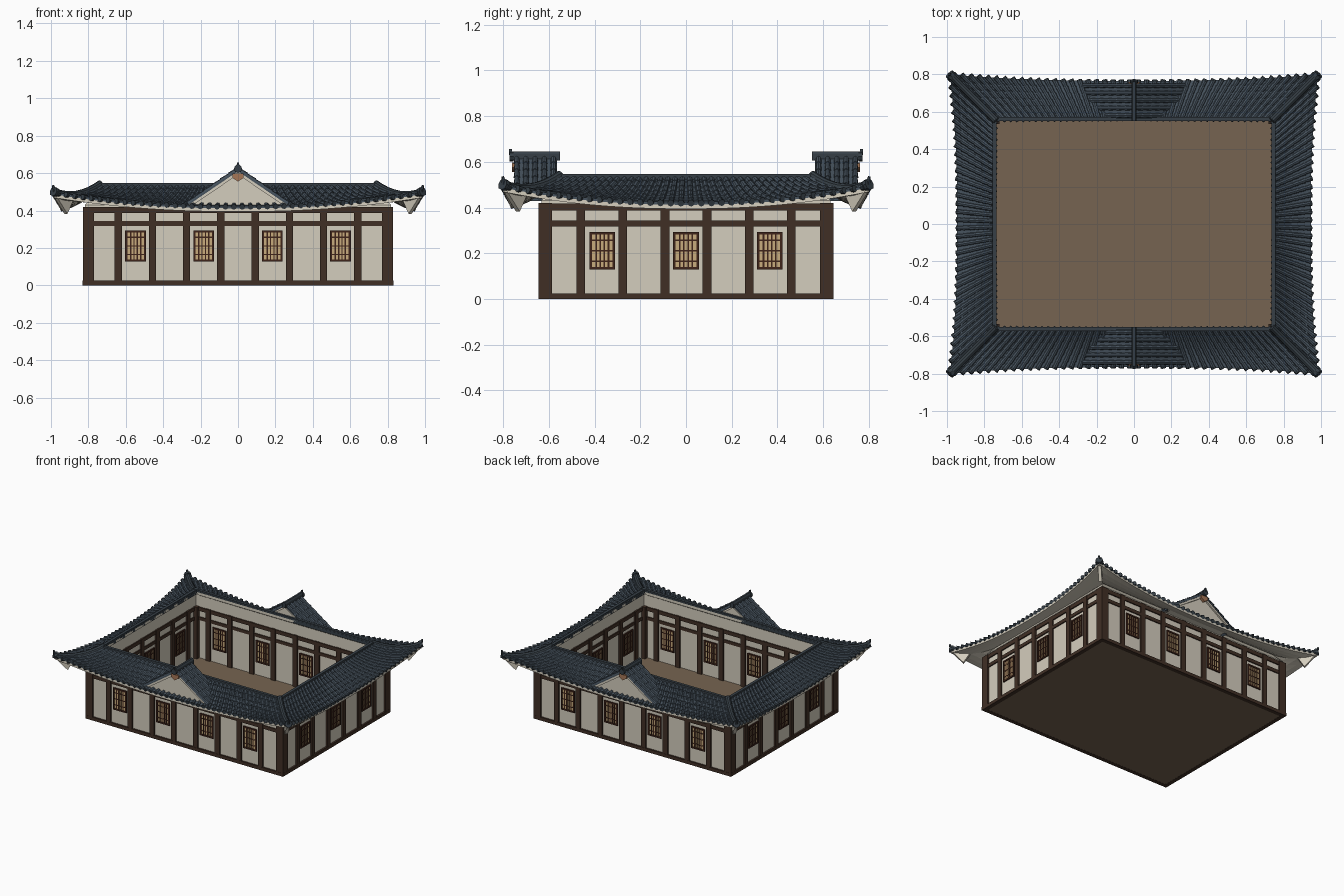
import bpy, bmesh, math
from mathutils import Vector

if "Cube" in bpy.data.objects:
    bpy.data.objects.remove(bpy.data.objects["Cube"])

def mat(name, r, g, b):
    m = bpy.data.materials.new(name)
    lin = [((c / 255 + 0.055) / 1.055) ** 2.4 for c in (r, g, b)]
    m.diffuse_color = (*lin, 1)
    m.use_nodes = True
    m.node_tree.nodes["Principled BSDF"].inputs["Base Color"].default_value = m.diffuse_color
    return m

TILE = mat("slate tile", 70, 82, 93)
RIDGE = mat("dark slate", 54, 63, 70)
PLASTER = mat("plaster", 212, 205, 189)
WOOD = mat("dark wood", 64, 47, 37)
LATTICE = mat("red brown lattice", 62, 36, 26)
PANE = mat("paper pane", 200, 172, 125)
FLOOR = mat("earth floor", 118, 100, 81)
CLAY = mat("terracotta", 165, 118, 86)

def finish(bm, name, *mats):
    bmesh.ops.recalc_face_normals(bm, faces=bm.faces)
    me = bpy.data.meshes.new(name)
    bm.to_mesh(me)
    bm.free()
    for m in mats:
        me.materials.append(m)
    ob = bpy.data.objects.new(name, me)
    bpy.context.collection.objects.link(ob)
    return ob

HX, HY = 0.83, 0.645          # outer wall half sizes
T = 0.095                     # wall thickness

def side_pt(k, a, d, z):      # side k, along a, distance d from centre
    x, y = [(a, -d), (d, a), (-a, d), (-d, -a)][k]
    return Vector((x, y, z))

def box(bm, k, a0, a1, d0, d1, z0, z1):
    v = [bm.verts.new(side_pt(k, a, d, z)) for z in (z0, z1)
         for a, d in ((a0, d0), (a1, d0), (a1, d1), (a0, d1))]
    for f in ((3, 2, 1, 0), (4, 5, 6, 7), (0, 1, 5, 4), (1, 2, 6, 5), (2, 3, 7, 6), (3, 0, 4, 7)):
        bm.faces.new([v[i] for i in f])

def ring(bm, prof):           # sweep an (inset, z) profile round the plan
    cols = [[bm.verts.new((sx * (HX - o), sy * (HY - o), z)) for o, z in prof]
            for sx, sy in ((-1, -1), (1, -1), (1, 1), (-1, 1))]
    n = len(prof)
    for c in range(4):
        A, B = cols[c], cols[(c + 1) % 4]
        for i in range(n):
            j = (i + 1) % n
            bm.faces.new((A[i], B[i], B[j], A[j]))

def band(bm, o0, o1, z0, z1):
    ring(bm, [(o0, z0), (o0, z1), (o1, z1), (o1, z0)])

def sweep(bm, path, stations, n, full=False):  # round or half-round bar
    rings = []
    for s, r in stations:
        p = path(s)
        t = (path(s + 0.01) - path(s - 0.01)).normalized()
        side = t.cross(Vector((0, 0, 1))).normalized()
        up = side.cross(t)
        step = 2 * math.pi / n if full else math.pi / (n - 1)
        rings.append([bm.verts.new(p + side * r * math.cos(i * step) + up * r * math.sin(i * step))
                      for i in range(n)])
    for A, B in zip(rings, rings[1:]):
        for i in range(n if full else n - 1):
            j = (i + 1) % n
            bm.faces.new((A[i], A[j], B[j], B[i]))
    bm.faces.new(rings[0])
    bm.faces.new(rings[-1])

def prism(bm, pts, y0, y1):   # (x, z) outline extruded in y
    A = [bm.verts.new((x, y0, z)) for x, z in pts]
    B = [bm.verts.new((x, y1, z)) for x, z in pts]
    bm.faces.new(A)
    bm.faces.new(B)
    for i in range(len(pts)):
        j = (i + 1) % len(pts)
        bm.faces.new((A[i], A[j], B[j], B[i]))

# Floor slab and plaster walls
bm = bmesh.new()
box(bm, 0, -0.815, 0.815, -0.63, 0.63, 0.001, 0.03)
finish(bm, "courtyard_floor", FLOOR)
bm = bmesh.new()
ring(bm, [(0.012, 0.005), (0.012, 0.43), (0.083, 0.512), (0.083, 0.005)])
finish(bm, "plaster_walls", PLASTER)

# Timber frame: sills, rails and posts on both wall faces
bm = bmesh.new()
for z0, z1, o in ((0, 0.025, -0.001), (0.318, 0.344, 0.004), (0.388, 0.418, 0.003)):
    band(bm, o, 0.03, z0, z1)
    band(bm, 0.065, T - o - 0.001, z0 + 0.002, z1)
finish(bm, "sills_and_rails", WOOD)
bm = bmesh.new()
for sx in (-1, 1):
    for sy in (-1, 1):
        for cx, cy, w in ((HX - 0.03, HY - 0.03, 0.03), (0.735, 0.55, 0.016)):
            box(bm, 0, sx * cx - w, sx * cx + w, -sy * cy - w, -sy * cy + w, 0.002, 0.42)
for k in range(4):
    H = HY if k % 2 == 0 else HX
    posts = (0.092, 0.275, 0.457, 0.64) if k % 2 == 0 else (0.092, 0.277, 0.46)
    for p in posts:
        for a in (-p, p):
            box(bm, k, a - 0.019, a + 0.019, H - 0.02, H, 0.002, 0.42)
            box(bm, k, a - 0.019, a + 0.019, H - T, H - T + 0.02, 0.002, 0.42)
finish(bm, "posts", WOOD)

# Lattice windows, outside and inside
panes, bars = bmesh.new(), bmesh.new()
for k in range(4):
    H = HY if k % 2 == 0 else HX
    for c in ((-0.547, -0.183, 0.183, 0.547) if k % 2 == 0 else (-0.366, 0, 0.366)):
        for face, s in ((H - 0.012, 1), (H - T + 0.012, -1)):
            box(panes, k, c - 0.05, c + 0.05, face - s * 0.003, face + s * 0.003, 0.133, 0.288)
            def bar(a0, a1, z0, z1, d):
                box(bars, k, c + a0, c + a1, face - s * 0.003, face + s * d, z0, z1)
            for q in (-1, 1):
                e = sorted((q * 0.056, q * 0.045))
                bar(e[0], e[1], 0.128, 0.294, 0.009)
            bar(-0.056, 0.056, 0.128, 0.139, 0.009)
            bar(-0.056, 0.056, 0.283, 0.294, 0.009)
            for i in range(4):
                a = -0.027 + i * 0.018
                bar(a - 0.0035, a + 0.0035, 0.13, 0.29, 0.007)
            for z in (0.165, 0.211, 0.257):
                bar(-0.05, 0.05, z - 0.003, z + 0.003, 0.006)
finish(panes, "window_panes", PANE)
finish(bars, "window_lattice", LATTICE)

# Curved roof surface: t runs along a side (-1..1), v from ridge to eave
def roof(k, t, v, lift=0.0):
    ih, idist, oh, od = (0.735, 0.55, 0.985, 0.765) if k % 2 == 0 else (0.55, 0.735, 0.80, 0.945)
    w = abs(t)
    od += (0.035 if k % 2 == 0 else 0.04) * w ** 2.5
    ze = 0.418 + 0.075 * w ** 2.2
    z = 0.535 + (ze - 0.535) * v - (0.05 + 0.09 * w * w) * v * (1 - v)
    return side_pt(k, t * (ih + (oh - ih) * v), idist + (od - idist) * v, z + lift)

ROWS = 6
top, sof = bmesh.new(), bmesh.new()
laps = [(v / ROWS, l) for r in range(ROWS) for v, l in ((r, 0.0), (r + 1, 0.006))]
N = 28
for k in range(4):
    def grid(bm, rows):
        g = [[bm.verts.new(roof(k, i / N * 2 - 1, v, l)) for i in range(N + 1)] for v, l in rows]
        for A, B in zip(g, g[1:]):
            for i in range(N):
                bm.faces.new((A[i], A[i + 1], B[i + 1], B[i]))
    grid(top, laps + [(1, -0.006)])
    # soffit with its pale eave edge
    grid(sof, [(0.0, -0.004), (0.0, -0.024)] + [(v / 5, -0.024) for v in range(1, 6)] + [(0.995, -0.004)])
for b in (top, sof):
    bmesh.ops.remove_doubles(b, verts=b.verts, dist=1e-5)
finish(top, "roof_tiles_flat", TILE)
finish(sof, "roof_soffit", PLASTER)

# Round tile rows with lapped joints and eave end discs
ribs, ends = bmesh.new(), bmesh.new()
for k in range(4):
    n = 44 if k % 2 == 0 else 36
    for i in range(n):
        t = (i + 0.5) / n * 2 - 1
        f = lambda v: roof(k, t, v, 0.002)
        sweep(ribs, f, [(v / ROWS, r) for q in range(ROWS) for v, r in ((q, 0.0105), (q + 1, 0.0145))], 5)
        sweep(ends, f, [(0.97, 0.015), (1.02, 0.015)], 8, True)
finish(ribs, "roof_tile_rows", TILE)
finish(ends, "eave_end_tiles", RIDGE)

# Ridge, hips, corner finials and corner brackets
bm, br = bmesh.new(), bmesh.new()
band(bm, T - 0.022, T, 0.512, 0.547)
for k in range(4):
    f = lambda v: roof(k, 1, v, 0.008)
    sweep(bm, f, [(v / 8, 0.02) for v in range(9)], 6)
    sweep(bm, f, [(0.95, 0.026), (1.01, 0.026)], 8, True)
    p = roof(k, 1, 0.97)
    sweep(bm, lambda s: p + Vector((p.x * 0.012 * s, p.y * 0.012 * s, 0.045 * s)),
          [(0.2, 0.014), (1.0, 0.006)], 6, True)
    o = Vector((p.x / abs(p.x), p.y / abs(p.y), 0))
    w = Vector((-o.y, o.x, 0)) * 0.008
    tri = [roof(k, 1, v, l) for v, l in ((0.97, -0.015), (0.6, -0.015), (0.74, -0.095))]
    A = [br.verts.new(q + w) for q in tri]
    B = [br.verts.new(q - w) for q in tri]
    br.faces.new(A)
    br.faces.new(B)
    for i in range(3):
        j = (i + 1) % 3
        br.faces.new((A[i], A[j], B[j], B[i]))
finish(bm, "ridges_and_hips", RIDGE)
finish(br, "corner_brackets", PLASTER)

# Front and back gables
wall, tiles, cap, orn = (bmesh.new() for _ in range(4))
for s in (-1, 1):
    prism(wall, [(-0.245, 0.43), (0.245, 0.43), (0, 0.602)], s * 0.565, s * 0.735)
    for q in (-1, 1):
        # bargeboard, roof plane and tile rows
        prism(wall, [(0, 0.612), (q * 0.262, 0.434), (q * 0.24, 0.43), (0, 0.592)], s * 0.72, s * 0.746)
        prism(tiles, [(0, 0.622), (q * 0.268, 0.438), (q * 0.268, 0.428), (0, 0.61)], s * 0.565, s * 0.75)
        for i in range(5):
            y = s * (0.58 + i * 0.04)
            f = lambda v: Vector((q * 0.268 * v, y, 0.621 - 0.184 * v))
            sweep(tiles, f, [(v / 6, r) for c in range(6) for v, r in ((c, 0.0105), (c + 1, 0.014))], 5)
    prism(cap, [(-0.014, 0.605), (0.014, 0.605), (0.014, 0.635), (0.007, 0.646), (-0.007, 0.646), (-0.014, 0.635)],
          s * 0.55, s * 0.765)
    sweep(cap, lambda v: Vector((0, s * v, 0.623)), [(0.755, 0.022), (0.772, 0.022)], 8, True)
    prism(cap, [(-0.008, 0.63), (0.008, 0.63), (0.004, 0.657), (-0.004, 0.657)], s * 0.76, s * 0.775)
    prism(orn, [(-0.03, 0.598), (0.03, 0.598), (0.03, 0.575), (0, 0.555), (-0.03, 0.575)], s * 0.74, s * 0.76)
finish(wall, "gable_walls", PLASTER)
finish(tiles, "gable_tiles", TILE)
finish(cap, "gable_ridges", RIDGE)
finish(orn, "gable_ornaments", CLAY)
